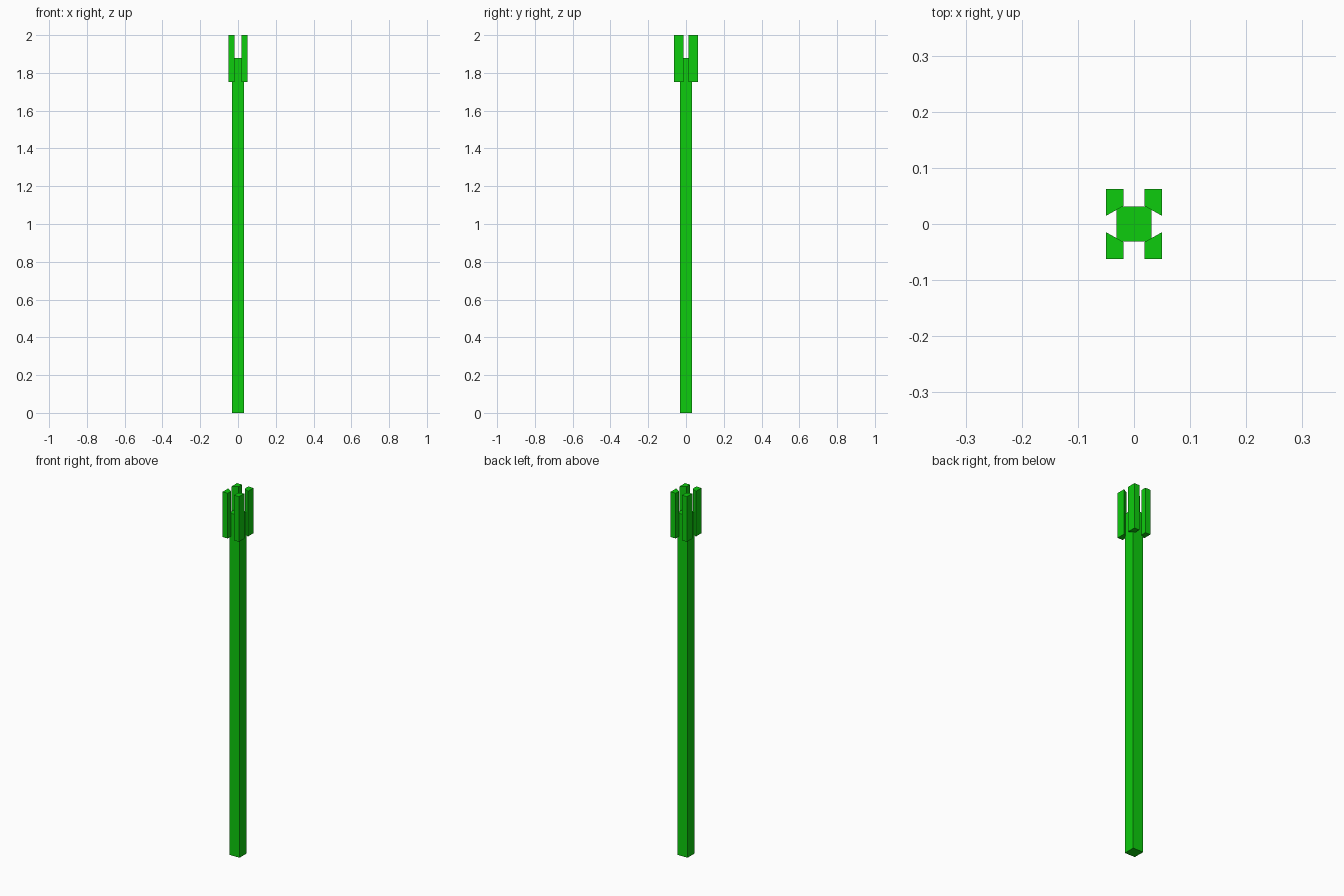
import bpy, bmesh

if "Cube" in bpy.data.objects:
    bpy.data.objects.remove(bpy.data.objects["Cube"])

green = bpy.data.materials.new("bright_green")
green.diffuse_color = (0.004, 0.604, 0.004, 1)
green.use_nodes = True
green.node_tree.nodes["Principled BSDF"].inputs["Base Color"].default_value = green.diffuse_color


def prism(name, outline, z0, z1):
    """Extrude a flat xy outline from z0 up to z1."""
    bm = bmesh.new()
    face = bm.faces.new([bm.verts.new((x, y, z0)) for x, y in outline])
    new = bmesh.ops.extrude_face_region(bm, geom=[face])["geom"]
    top = [v for v in new if isinstance(v, bmesh.types.BMVert)]
    bmesh.ops.translate(bm, verts=top, vec=(0, 0, z1 - z0))
    bmesh.ops.recalc_face_normals(bm, faces=bm.faces)
    mesh = bpy.data.meshes.new(name)
    bm.to_mesh(mesh)
    bm.free()
    mesh.materials.append(green)
    obj = bpy.data.objects.new(name, mesh)
    bpy.context.collection.objects.link(obj)
    return obj


# Long square shaft
H = 0.031
prism("shaft", [(-H, -H), (H, -H), (H, H), (-H, H)], 0, 1.878)

# Four corner prongs around the shaft head, with slanted inner sides
prong = [(0.019, 0.032), (0.05, 0.0145), (0.05, 0.0625), (0.019, 0.0625)]
for sx, side in ((-1, "left"), (1, "right")):
    for sy, end in ((-1, "front"), (1, "back")):
        prism(f"prong_{end}_{side}", [(x * sx, y * sy) for x, y in prong], 1.752, 2.0)
